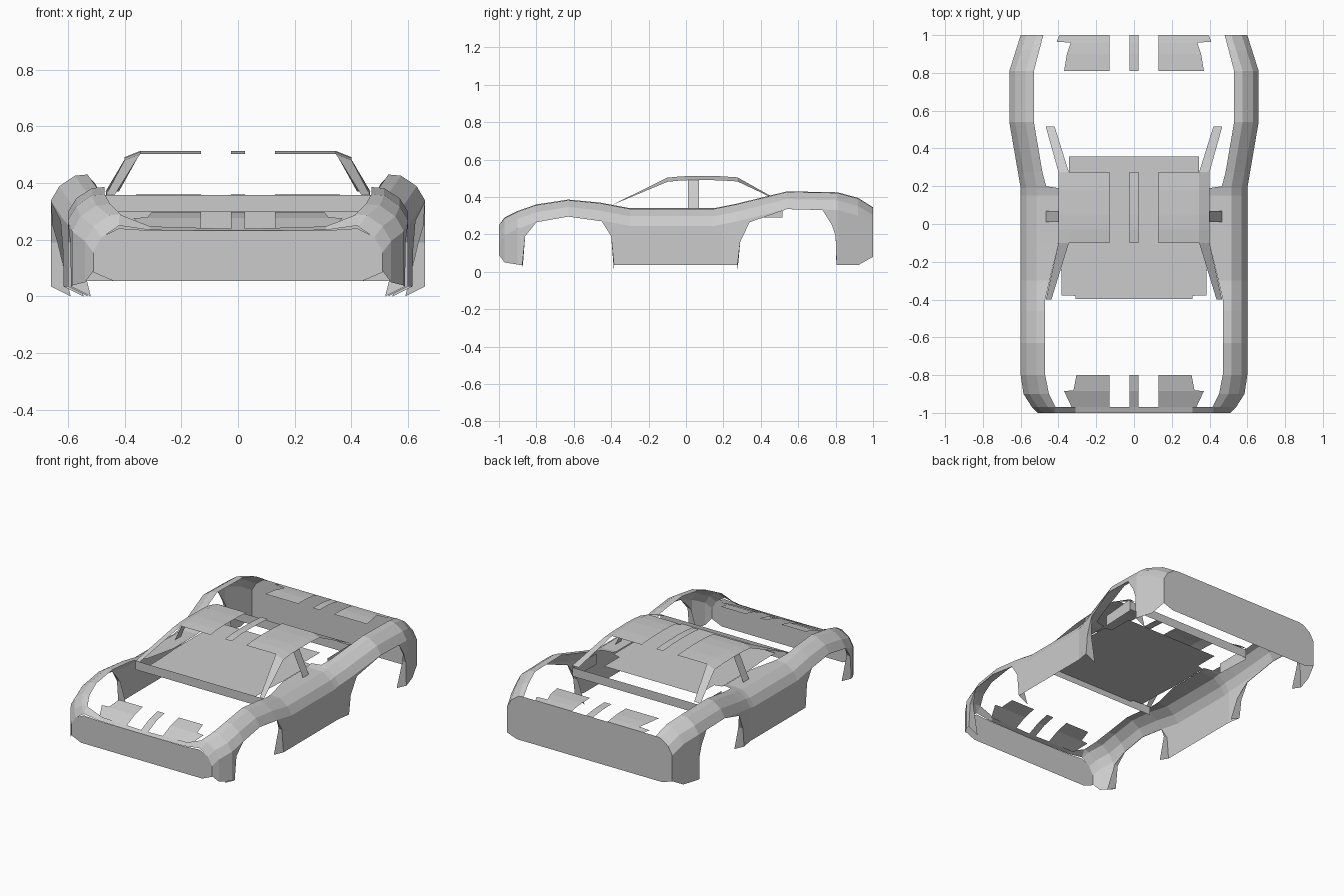
import bpy

if "Cube" in bpy.data.objects:
    bpy.data.objects.remove(bpy.data.objects["Cube"])


def make(name, verts, faces, mirror=True):
    me = bpy.data.meshes.new(name)
    me.from_pydata(verts, [], faces)
    me.update()
    ob = bpy.data.objects.new(name, me)
    bpy.context.collection.objects.link(ob)
    if mirror:
        ob.modifiers.new("mirror", "MIRROR").use_axis[0] = True
    return ob


def loft(name, rows, mirror=True):
    """Skin equal-length rows of points with quads."""
    n = len(rows[0])
    faces = [(r * n + i, r * n + i + 1, (r + 1) * n + i + 1, (r + 1) * n + i)
             for r in range(len(rows) - 1) for i in range(n - 1)]
    return make(name, [p for row in rows for p in row], faces, mirror)


def at(table, y):
    """Linear lookup in a list of (y, value)."""
    if y <= table[0][0]:
        return table[0][1]
    for (a, va), (b, vb) in zip(table, table[1:]):
        if y <= b:
            return va + (vb - va) * (y - a) / (b - a)
    return table[-1][1]


# Body side curves along the car: crest height, outer width, inner width, lower edge
TOP = [(-1, .25), (-.97, .29), (-.9, .325), (-.8, .36), (-.63, .386), (-.46, .37),
       (-.3, .34), (.15, .34), (.275, .365), (.54, .43), (.81, .425), (.92, .395), (1, .345)]
OUTER = [(-1, .51), (-.97, .54), (-.9, .585), (-.8, .6), (.19, .6), (.54, .66),
         (.81, .66), (1, .6)]
INNER = [(-1, .42), (-.97, .415), (-.9, .45), (-.8, .47), (-.4, .47), (-.1, .4),
         (.19, .4), (.2, .465), (.275, .485), (.54, .53), (.81, .53), (1, .48)]
LOWER = [(-1, .09), (-.97, .05), (-.875, .035), (-.86, .19), (-.8, .265), (-.63, .295),
         (-.45, .27), (-.4, .19), (-.385, .035), (.275, .035), (.29, .16), (.34, .265),
         (.54, .335), (.73, .33), (.78, .25), (.8, .19), (.805, .035), (.92, .035), (1, .08)]


def section(y):
    zt, xo, xi, zb = (at(t, y) for t in (TOP, OUTER, INNER, LOWER))
    zw = max(zt - .095, zb + .003)
    return [(xo, y, zb), (xo, y, zw), (xo - .03, y, zw + (zt - zw) * .55),
            (xo - .085, y, zt - .004), (xi, y, zt)]


ys = sorted({y for t in (TOP, OUTER, INNER, LOWER) for y, _ in t})
loft("body_side", [section(y) for y in ys])

# Inward returns around the wheel arches, wide at the foot and fading upward
for name, y0, y1 in (("front_arch_return", -.875, -.385), ("rear_arch_return", .275, .805)):
    rows = []
    for y in [v for v in ys if y0 <= v <= y1]:
        x, z = at(OUTER, y), at(LOWER, y)
        k = max(0.04, 1 - (z - .035) / .24)
        rows.append([(x, y, z), (x - .07 * k, y, z - (.035 if z < .04 else 0))])
    loft(name, rows)

# Front and rear end panels
def end_panel(name, half):
    pts = half + [(-x, y, z) for x, y, z in reversed(half)]
    make(name, pts, [tuple(range(len(pts)))], False)


end_panel("front_panel", [(.44, -1, .055), (.51, -1, .085), (.51, -1, .16),
                          (.48, -1, .21), (.42, -1, .24), (.3, -1, .232)])
end_panel("rear_panel", [(.53, 1, .055)] + section(1))
lip = [(.42, .25, .29), (.31, .234, .247), (0, .23, .238)]
loft("front_lip", [[(x, -1, a), (x, -.97, b)] for x, a, b in lip])

# Hood and rear deck strips: (y, z, outer edge)
hood = [(-.8, .297, .305), (-.88, .278, .32), (-.885, .277, .37), (-.97, .238, .33)]
deck = [(.81, .36, .37), (.9, .358, .355), (.96, .352, .335), (.965, .351, .41), (1, .345, .395)]
for name, rows in (("hood", hood), ("rear_deck", deck)):
    loft(name + "_side_strip", [[(.13, y, z), (x, y, z)] for y, z, x in rows])
    loft(name + "_centre_strip", [[(-.025, y, z), (.025, y, z)] for y, z, x in rows], False)

# Roof strips with the side rail
roof = [(-.1, .503), (-.03, .51), (.05, .513), (.18, .511), (.275, .505)]
loft("roof_side", [[(.13, y, z), (.345, y, z), (.4, y, z - .022)] for y, z in roof])
loft("roof_centre_strip", [[(-.025, y, z), (.025, y, z)] for y, z in roof], False)

# Pillars
Q = [(0, 1, 2, 3)]
make("front_pillar", [(.345, -.1, .503), (.4, -.1, .481), (.467, -.4, .355), (.437, -.4, .355)], Q)
make("middle_pillar", [(.395, .01, .49), (.395, .07, .49), (.465, .07, .338), (.465, .01, .338)], Q)
make("rear_pillar", [(.345, .275, .505), (.4, .275, .483), (.467, .515, .37), (.42, .515, .37)], Q)
make("rear_quarter_panel", [(.455, .28, .29), (.465, .515, .29), (.465, .515, .37),
                            (.455, .28, .36)], Q)

# Cross bars below the windscreen and rear window
for name, y, x in (("windscreen_bar", -.4, .465), ("rear_window_bar", .515, .465)):
    make(name, [(-x, y, .3), (x, y, .3), (x, y, .358), (-x, y, .358)], Q, False)

# Flat deck closing the cabin at waist height
plate = [(-.398, .31), (-.38, .31), (-.379, .385), (-.25, .385), (-.1, .395), (.19, .395),
         (.2, .345), (.358, .345)]
loft("cabin_deck", [[(-x, y, .338), (x, y, .338)] for y, x in plate], False)
